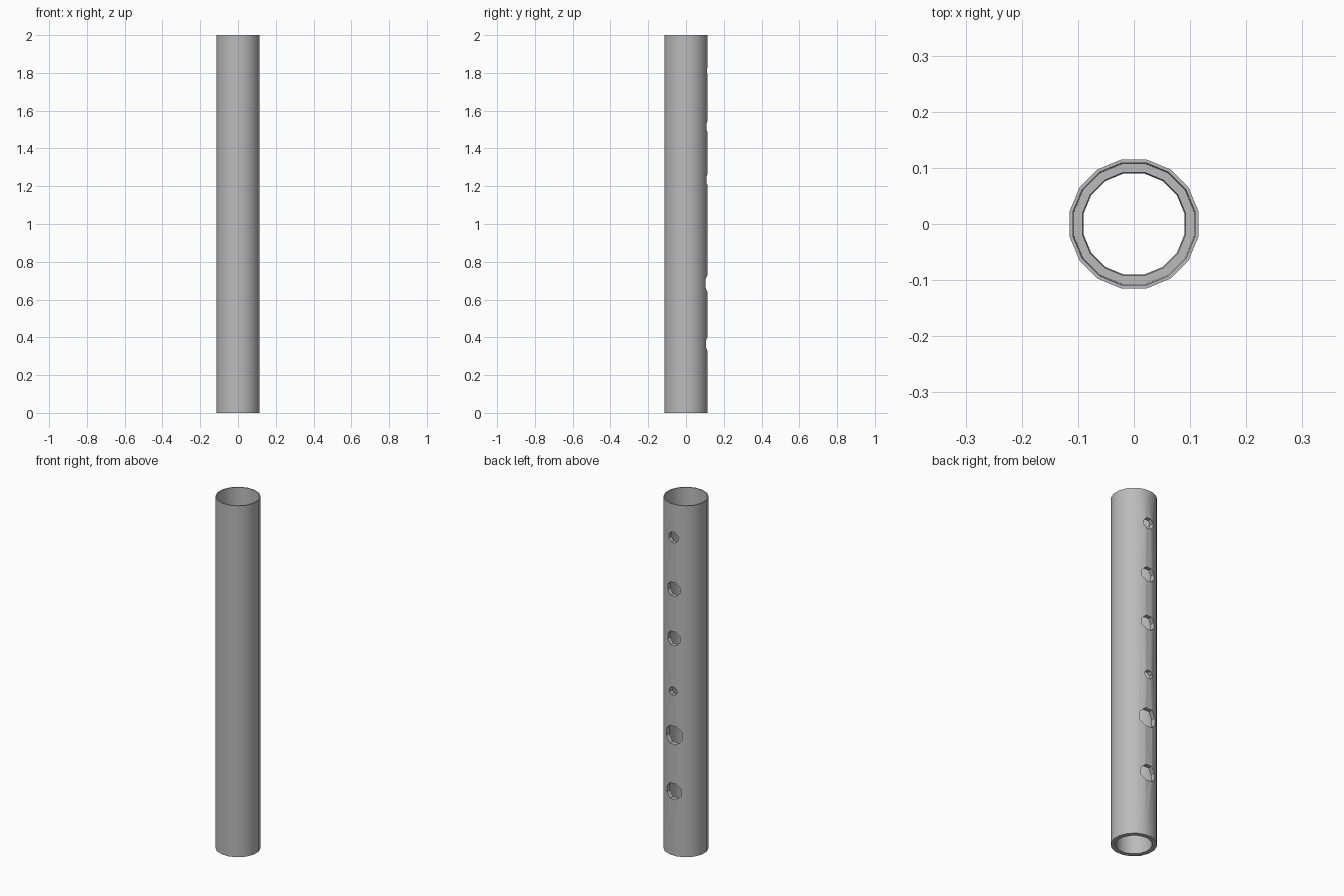
import bpy, bmesh, math
from mathutils import Matrix

if "Cube" in bpy.data.objects:
    bpy.data.objects.remove(bpy.data.objects["Cube"])

SIDES = 16
metal = bpy.data.materials.new("grey metal")
metal.use_nodes = True
grey = (0.5, 0.5, 0.5, 1)
metal.diffuse_color = grey
metal.node_tree.nodes["Principled BSDF"].inputs["Base Color"].default_value = grey


def make_object(name, bm):
    mesh = bpy.data.meshes.new(name)
    bmesh.ops.recalc_face_normals(bm, faces=bm.faces[:])
    bm.to_mesh(mesh)
    bm.free()
    obj = bpy.data.objects.new(name, mesh)
    mesh.materials.append(metal)
    bpy.context.collection.objects.link(obj)
    return obj


# Tube: closed wall profile (radius, height) with a wider socket at the top
profile = [(0.117, 0), (0.117, 2), (0.111, 2), (0.109, 1.88), (0.094, 1.88), (0.092, 0)]
bm = bmesh.new()
rings = []
for r, z in profile:
    ring = []
    for i in range(SIDES):
        a = math.tau * (i + 0.5) / SIDES
        ring.append(bm.verts.new((r * math.cos(a), r * math.sin(a), z)))
    rings.append(ring)
for k, ring in enumerate(rings):
    upper = rings[(k + 1) % len(rings)]
    for i in range(SIDES):
        j = (i + 1) % SIDES
        bm.faces.new((ring[i], ring[j], upper[j], upper[i]))
tube = make_object("tube", bm)

# Finger holes: octagonal cutters through the back wall (height, radius)
holes = [(1.81, 0.032), (1.515, 0.042), (1.235, 0.042),
         (0.935, 0.025), (0.685, 0.055), (0.365, 0.048)]
bm = bmesh.new()
for z, r in holes:
    place = (Matrix.Translation((0, 0.12, z)) @ Matrix.Rotation(math.pi / 2, 4, "X")
             @ Matrix.Rotation(math.pi / 8, 4, "Z"))
    bmesh.ops.create_cone(bm, cap_ends=True, segments=8, radius1=r, radius2=r,
                          depth=0.12, matrix=place)
cutter = make_object("hole_cutter", bm)
cutter.hide_render = True

cut = tube.modifiers.new("finger holes", "BOOLEAN")
cut.operation = "DIFFERENCE"
cut.solver = "EXACT"
cut.object = cutter
bpy.context.view_layer.objects.active = tube
tube.select_set(True)
bpy.ops.object.modifier_apply(modifier=cut.name)
bpy.data.objects.remove(cutter)
bpy.ops.object.shade_smooth_by_angle(angle=math.radians(30))
